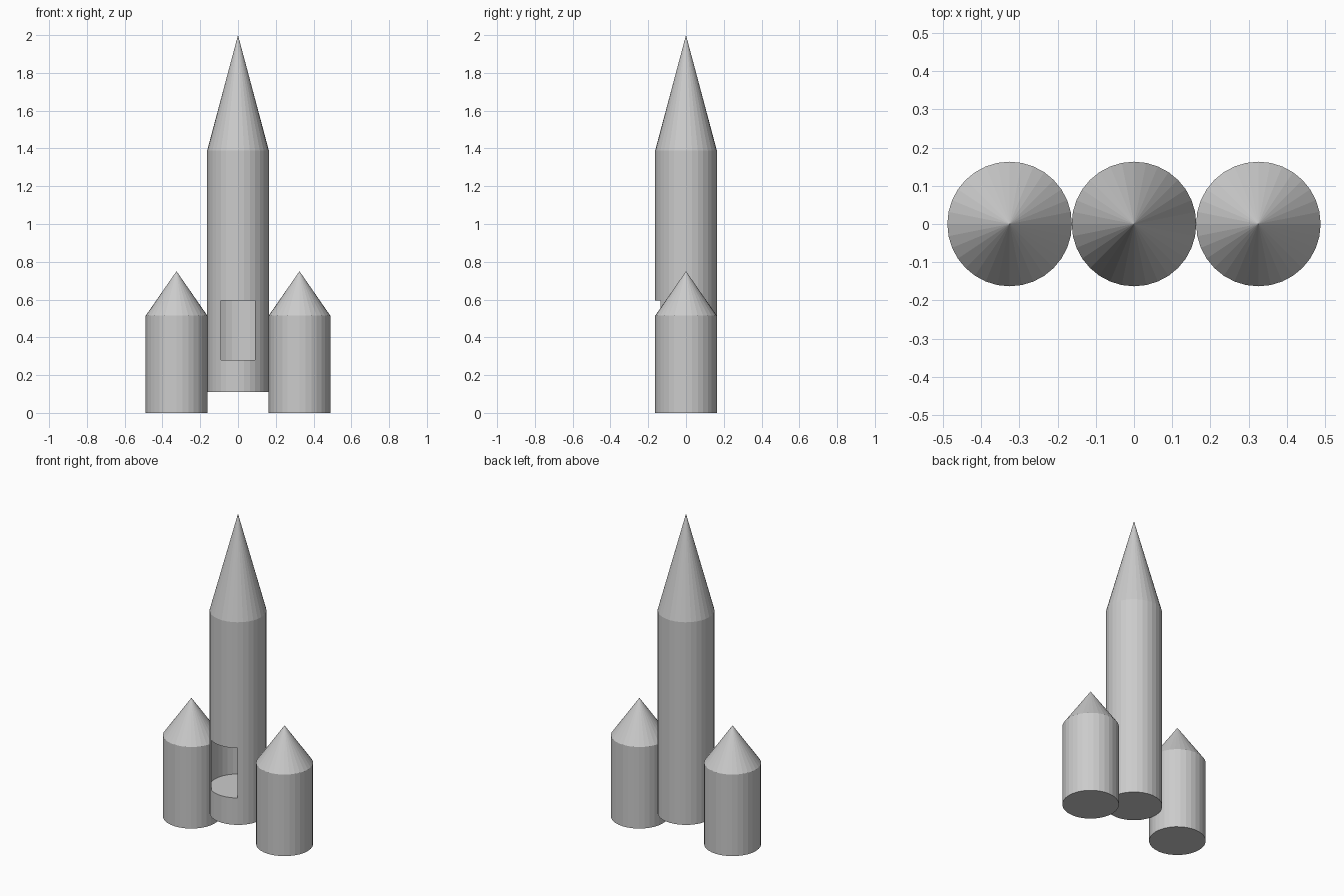
import bpy, bmesh
from math import cos, sin, tau

if "Cube" in bpy.data.objects:
    bpy.data.objects.remove(bpy.data.objects["Cube"])

SIDES = 32
R = 0.163


def rocket(name, x, levels, tip, window=None, skip=()):
    """Cylinder through the given levels, closed below and topped by a cone.
    window = index of the band that is left open on the segments in skip."""
    bm = bmesh.new()
    rings = [[bm.verts.new((R * cos(tau * i / SIDES), R * sin(tau * i / SIDES), z))
              for i in range(SIDES)] for z in levels]
    apex = bm.verts.new((0, 0, tip))
    bm.faces.new(rings[0][::-1])
    for i in range(SIDES):
        j = (i + 1) % SIDES
        for b, (lo, hi) in enumerate(zip(rings, rings[1:])):
            if b == window and i in skip:
                continue
            bm.faces.new((lo[i], lo[j], hi[j], hi[i]))
        bm.faces.new((rings[-1][i], rings[-1][j], apex))
    # floor and ceiling of the open compartment
    if window is not None:
        bm.faces.new(rings[window])
        bm.faces.new(rings[window + 1][::-1])
    mesh = bpy.data.meshes.new(name)
    bm.to_mesh(mesh)
    bm.free()
    obj = bpy.data.objects.new(name, mesh)
    obj.location.x = x
    bpy.context.collection.objects.link(obj)
    return obj


# main body with the doorway in its front wall
rocket("main_rocket_body", 0, (0.11, 0.28, 0.595, 1.39), 2.0,
       window=1, skip=range(21, 27))

# side boosters
for side, label in ((-1, "left"), (1, "right")):
    rocket(label + "_booster", side * 0.3255, (0, 0.515), 0.75)
